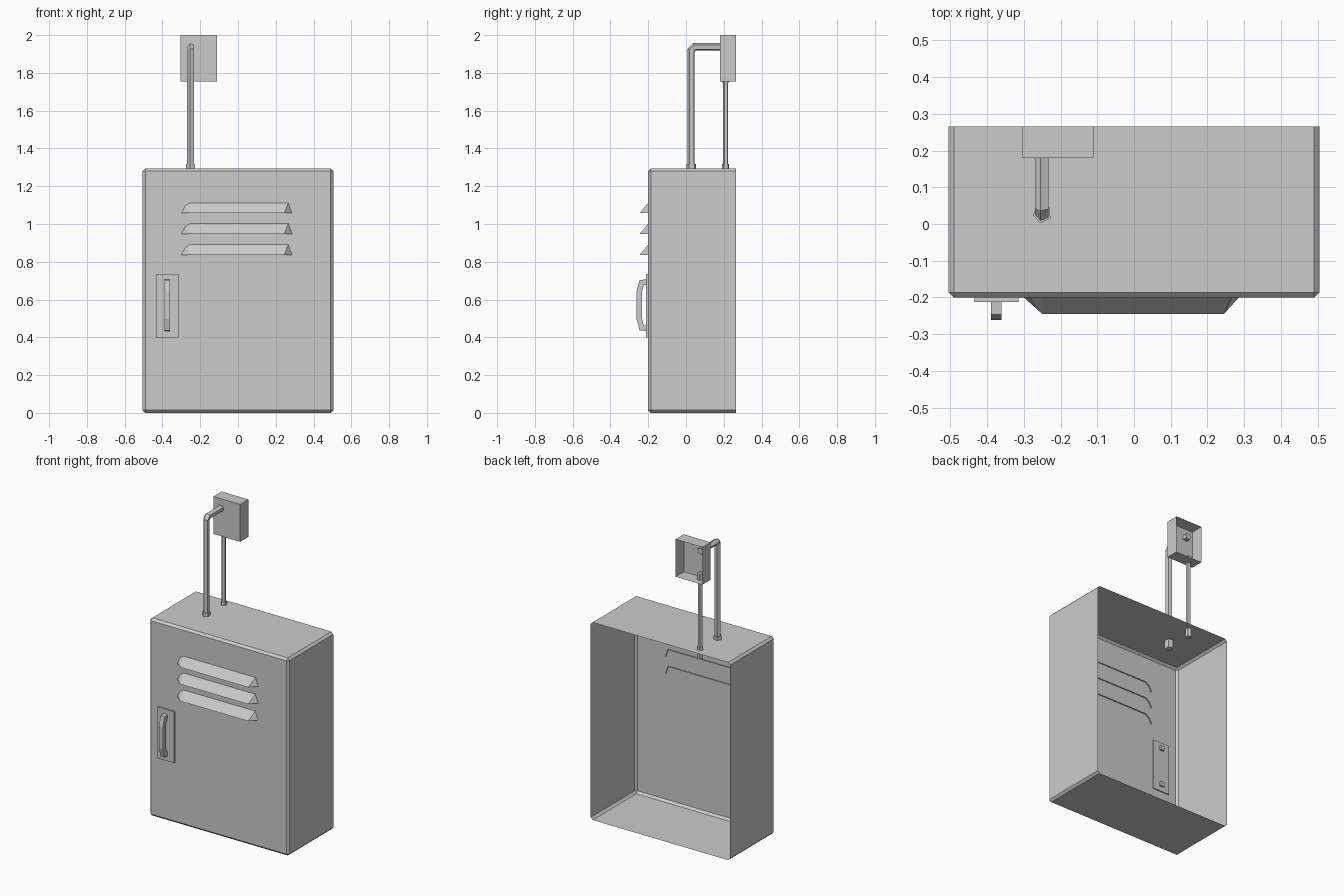
import bpy, bmesh, math
from mathutils import Vector

old = bpy.data.objects.get("Cube")
if old:
    bpy.data.objects.remove(old)

GREY = (0.6, 0.6, 0.6, 1)
metal = bpy.data.materials.new("plain_grey_metal")
metal.use_nodes = True
metal.diffuse_color = GREY
metal.node_tree.nodes["Principled BSDF"].inputs["Base Color"].default_value = GREY


def finish(name, bm):
    mesh = bpy.data.meshes.new(name)
    bm.to_mesh(mesh)
    bm.free()
    mesh.materials.append(metal)
    obj = bpy.data.objects.new(name, mesh)
    bpy.context.collection.objects.link(obj)
    return obj


def box(name, low, high, chamfer=0, open_back=True):
    """Box between two corners, optionally open at the back and chamfered."""
    bm = bmesh.new()
    bmesh.ops.create_cube(bm, size=1)
    low, high = Vector(low), Vector(high)
    for v in bm.verts:
        v.co = (low + high) / 2 + v.co * (high - low)
    bm.normal_update()
    if open_back:
        back = [f for f in bm.faces if f.normal.y > 0.9]
        bmesh.ops.delete(bm, geom=back, context='FACES_ONLY')
    if chamfer:
        edges = [e for e in bm.edges if not e.is_boundary]
        bmesh.ops.bevel(bm, geom=edges, offset=chamfer, segments=1, affect='EDGES')
    return finish(name, bm)


def sweep(name, x, path, radius, sides=5, phase=42):
    """Tube with a polygonal section along a mitred (y, z) path."""
    bm = bmesh.new()
    pts = [Vector((x, y, z)) for y, z in path]
    side = Vector((1, 0, 0))
    rings = []
    for i, p in enumerate(pts):
        a = (p - pts[i - 1]).normalized() if i else None
        b = (pts[i + 1] - p).normalized() if i < len(pts) - 1 else None
        a, b = a or b, b or a
        t = (a + b).normalized()
        normal = t.cross(side) / t.dot(a)
        ring = []
        for k in range(sides):
            ang = math.radians(phase) + math.tau * k / sides
            ring.append(bm.verts.new(p + radius * (math.cos(ang) * side + math.sin(ang) * normal)))
        rings.append(ring)
    for r, s in zip(rings, rings[1:]):
        for k in range(sides):
            j = (k + 1) % sides
            bm.faces.new((r[k], r[j], s[j], s[k]))
    bm.faces.new(rings[0][::-1])
    bm.faces.new(rings[-1])
    return finish(name, bm)


def louvre(name, z):
    """Sloped hood, open underneath and behind, reaching through the door."""
    bm = bmesh.new()
    outline = [(-0.30, 0), (-0.28, 0.037), (-0.254, 0.054), (0.266, 0.054), (0.286, 0)]
    rim = [bm.verts.new((x, -0.20, z + h)) for x, h in outline]
    inner = [bm.verts.new((x, -0.193, z + h)) for x, h in outline]
    left = bm.verts.new((-0.25, -0.245, z))
    right = bm.verts.new((0.245, -0.245, z))
    for k in range(4):
        bm.faces.new((rim[k], rim[k + 1], inner[k + 1], inner[k]))
    bm.faces.new((left, right, rim[3], rim[2]))
    bm.faces.new((right, rim[4], rim[3]))
    for k in range(2):
        bm.faces.new((rim[k], left, rim[k + 1]))
    bmesh.ops.recalc_face_normals(bm, faces=bm.faces)
    if sum(f.normal.y * f.calc_area() for f in bm.faces) > 0:
        bmesh.ops.reverse_faces(bm, faces=bm.faces)
    return finish(name, bm)


# Cabinet shell and vents
box("cabinet_shell", (-0.505, -0.2, 0), (0.505, 0.265, 1.295), chamfer=0.014)
for n, z in enumerate((0.837, 0.948, 1.058)):
    louvre(f"vent_louvre_{n + 1}", z)

# Door handle on its plate
box("handle_plate", (-0.435, -0.212, 0.4), (-0.315, -0.193, 0.735), open_back=False)
sweep("door_handle", -0.375,
      [(-0.18, 0.695), (-0.235, 0.69), (-0.248, 0.64), (-0.248, 0.5), (-0.235, 0.45), (-0.18, 0.445)],
      0.02, sides=4, phase=45)

# Small box with its two conduits
PIPE_X = -0.25
box("upper_box", (-0.305, 0.18, 1.755), (-0.11, 0.265, 2.0))
sweep("bent_conduit", PIPE_X,
      [(0.028, 1.25), (0.028, 1.92), (0.045, 1.938), (0.21, 1.938)], 0.02)
sweep("straight_conduit", PIPE_X, [(0.21, 1.25), (0.21, 1.79)], 0.014)

# Conduit collars
sweep("bent_conduit_lower_collar", PIPE_X, [(0.028, 1.24), (0.028, 1.317)], 0.026)
sweep("bent_conduit_upper_collar", PIPE_X, [(0.178, 1.938), (0.21, 1.938)], 0.022)
sweep("straight_conduit_lower_collar", PIPE_X, [(0.21, 1.24), (0.21, 1.317)], 0.019)
sweep("straight_conduit_upper_collar", PIPE_X, [(0.21, 1.75), (0.21, 1.795)], 0.019)
